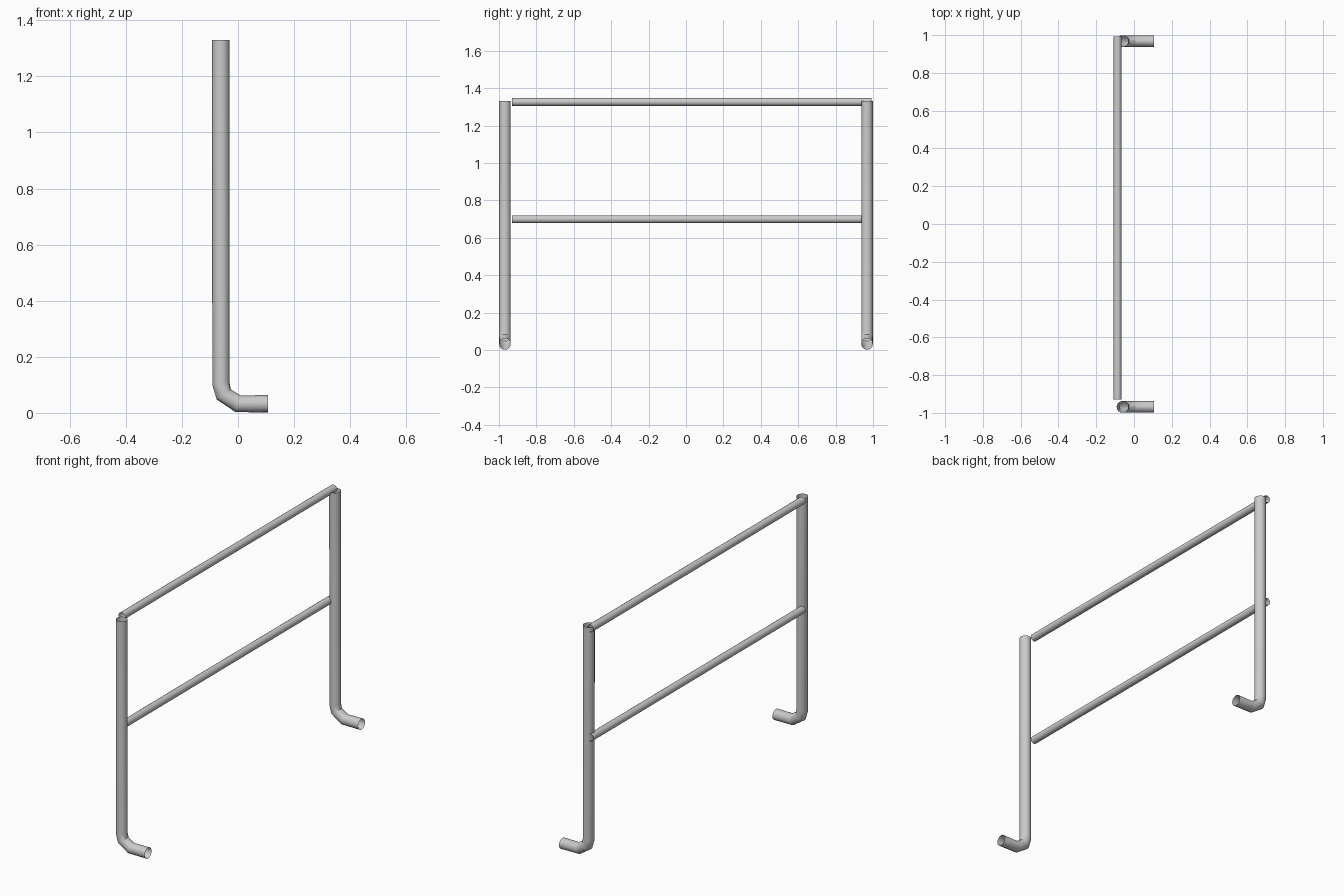
import bpy

if "Cube" in bpy.data.objects:
    bpy.data.objects.remove(bpy.data.objects["Cube"])


def tube(name, points, radius):
    """Open-ended smooth pipe swept along a path."""
    cu = bpy.data.curves.new(name, 'CURVE')
    cu.dimensions = '3D'
    cu.bevel_depth = radius
    cu.bevel_resolution = 6
    cu.use_fill_caps = False
    sp = cu.splines.new('POLY')
    sp.points.add(len(points) - 1)
    for p, co in zip(sp.points, points):
        p.co = (*co, 1)
    ob = bpy.data.objects.new(name, cu)
    bpy.context.collection.objects.link(ob)
    bpy.ops.object.select_all(action='DESELECT')
    bpy.context.view_layer.objects.active = ob
    ob.select_set(True)
    bpy.ops.object.convert(target='MESH')
    bpy.ops.object.shade_smooth_by_angle()
    return bpy.context.object


# Two posts, each bent at the bottom into a short foot
profile = [(-0.061, 1.33), (-0.061, 0.105), (-0.051, 0.066),
           (0.0, 0.0325), (0.107, 0.0325)]
for side, y in (("front", -0.968), ("back", 0.968)):
    tube(side + "_post", [(x, y, z) for x, z in profile], 0.031)

# Two horizontal rails fixed to the outer face of the posts
for name, z in (("top_rail", 1.326), ("middle_rail", 0.699)):
    tube(name, [(-0.087, -0.93, z), (-0.087, 0.993, z)], 0.021)
